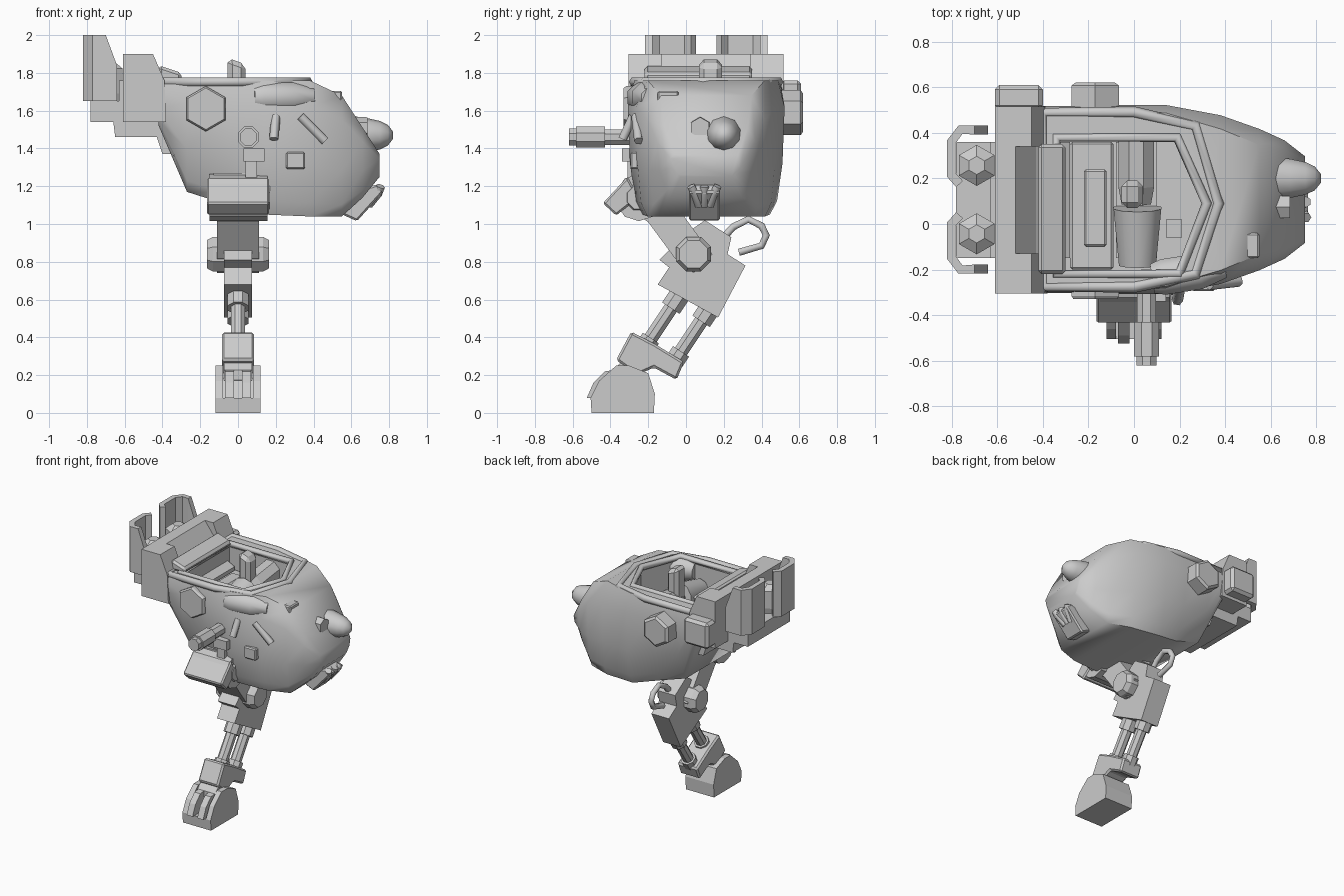
import bpy, bmesh, math
from mathutils import Vector

if "Cube" in bpy.data.objects:
    bpy.data.objects.remove(bpy.data.objects["Cube"])

CY = 0.107  # hull centre line in y


def finish(name, bm, smooth=None):
    bmesh.ops.recalc_face_normals(bm, faces=bm.faces)
    me = bpy.data.meshes.new(name)
    bm.to_mesh(me)
    bm.free()
    ob = bpy.data.objects.new(name, me)
    bpy.context.collection.objects.link(ob)
    if smooth:
        activate(ob)
        bpy.ops.object.shade_smooth_by_angle(angle=math.radians(smooth))
    return ob


def activate(ob):
    bpy.ops.object.select_all(action='DESELECT')
    ob.select_set(True)
    bpy.context.view_layer.objects.active = ob


def loft(name, rings, smooth=None):
    bm = bmesh.new()
    vs = [[bm.verts.new(p) for p in r] for r in rings]
    n = len(rings[0])
    for a, b in zip(vs, vs[1:]):
        for i in range(n):
            bm.faces.new((a[i], a[(i + 1) % n], b[(i + 1) % n], b[i]))
    bm.faces.new(vs[0])
    bm.faces.new(vs[-1])
    return finish(name, bm, smooth)


def prism(name, pts, axis, a, b, bevel=0):
    put = {'x': lambda p, t: (t, p[0], p[1]), 'y': lambda p, t: (p[0], t, p[1]),
           'z': lambda p, t: (p[0], p[1], t)}[axis]
    ob = loft(name, [[put(p, t) for p in pts] for t in (a, b)])
    if bevel:
        m = ob.modifiers.new('bevel', 'BEVEL')
        m.width, m.segments = bevel, 1
    return ob


def box(name, x0, x1, y0, y1, z0, z1, bevel=0):
    return prism(name, [(x0, y0), (x1, y0), (x1, y1), (x0, y1)], 'z', z0, z1, bevel)


def lathe(name, p0, p1, prof, n=8, smooth=None):
    """prof: (fraction along p0-p1, radius) pairs"""
    p0, p1 = Vector(p0), Vector(p1)
    q = (p1 - p0).to_track_quat('Z', 'Y')
    ring = lambda t, r: [p0.lerp(p1, t) + q @ Vector((r * math.cos((i + .5) * math.tau / n),
                         r * math.sin((i + .5) * math.tau / n), 0)) for i in range(n)]
    return loft(name, [ring(t, r) for t, r in prof], smooth)


def tube(name, pts, r, cyclic=False, res=1):
    cu = bpy.data.curves.new(name, 'CURVE')
    cu.dimensions, cu.bevel_depth, cu.bevel_resolution, cu.use_fill_caps = '3D', r, res, True
    s = cu.splines.new('POLY')
    s.points.add(len(pts) - 1)
    for p, c in zip(s.points, pts):
        p.co = (*c, 1)
    s.use_cyclic_u = cyclic
    ob = bpy.data.objects.new(name, cu)
    bpy.context.collection.objects.link(ob)
    return ob


# hull: x, top z, bottom z, half widths at top / middle / bottom
def section(x, zt, zb, wt, wm, wb):
    h = zt - zb
    half = [(wt, zt), (wm, zt - .2 * h), (wm * .72 + wb * .28, zt - .62 * h), (wb, zb + .1 * h), (wb * .9, zb)]
    return [(x, CY + w, z) for w, z in half] + [(x, CY - w, z) for w, z in reversed(half)]


hull = loft('hull', [section(*s) for s in (
    (-.42, 1.76, 1.52, .39, .41, .37), (-.27, 1.76, 1.17, .39, .41, .31),
    (-.05, 1.76, 1.10, .39, .415, .32), (.14, 1.76, 1.05, .38, .415, .375),
    (.38, 1.76, 1.04, .31, .37, .345), (.55, 1.68, 1.04, .24, .31, .28),
    (.66, 1.51, 1.14, .22, .26, .21), (.75, 1.37, 1.25, .17, .19, .15))], 55)

# cockpit opening
inner = [(-.34, .38), (.19, .38), (.32, .09), (.20, -.22), (-.34, -.22)]
cut = prism('cockpit_cutter', inner, 'z', 1.36, 2.1)
cut.hide_render = True
m = hull.modifiers.new('cockpit', 'BOOLEAN')
m.operation, m.object, m.solver = 'DIFFERENCE', cut, 'EXACT'
activate(hull)
bpy.ops.object.modifier_apply(modifier='cockpit')
bpy.data.objects.remove(cut)
tube('inner_rim', [(x, y, 1.755) for x, y in inner], .024, True)
outer = [(-.40, .49), (0, .49), (.27, .43), (.37, .09), (.27, -.22), (0, -.276), (-.40, -.276)]
tube('outer_rim', [(x, y, 1.752) for x, y in outer], .026, True)

# cockpit interior
box('side_console', -.28, -.09, -.20, .36, 1.36, 1.58, .01)
box('console_step', -.22, -.12, -.1, .24, 1.58, 1.62, .01)
box('dash_block', .14, .21, -.06, .02, 1.36, 1.56)
lathe('seat', (.015, -.18, 1.56), (.015, .07, 1.60), ((0, .085), (1, .11)), 10, 40)
lathe('seat_back', (.01, .09, 1.60), (.01, .40, 1.64), ((0, .07), (.25, .085), (1, .085)), 8)
box('seat_base', -.08, .10, -.15, .36, 1.36, 1.55)
prism('periscope', [(-.055, 1.6), (-.055, 1.88), (.04, 1.845), (.04, 1.6)], 'y', .07, .19, .025)

# rear block, cushion and underside
back = [(-.61, 1.54), (-.61, 1.9), (-.45, 1.9), (-.39, 1.76), (-.38, 1.54)]
for n, y0, y1 in (('left', .34, .515), ('right', -.305, -.13)):
    prism('rear_shoulder_' + n, back, 'y', y0, y1)
prism('rear_bridge', [(-.61, 1.54), (-.61, 1.9), (-.52, 1.9), (-.43, 1.78), (-.38, 1.74), (-.38, 1.53)], 'y', -.14, .35)
prism('neck_cushion', [(-.42, 1.76), (-.42, 1.84), (-.30, 1.80), (-.30, 1.76)], 'y', -.22, .35, .015)
prism('rear_underside', [(-.78, 1.65), (-.78, 1.54), (-.66, 1.54), (-.65, 1.46), (-.43, 1.46), (-.40, 1.37),
                         (-.30, 1.37), (-.28, 1.6), (-.60, 1.76), (-.63, 1.76), (-.63, 1.65)], 'y', -.15, .36)
box('rear_side_box', -.61, -.40, .50, .61, 1.56, 1.76, .02)

# two thruster fairings with hexagonal nozzles
for n, s in (('left', 1), ('right', -1)):
    plan = [(-.64, .325), (-.70, .325), (-.77, .325), (-.82, .26), (-.82, .10), (-.78, .055)]
    bm = bmesh.new()
    cols = [(bm.verts.new((x, CY + s * y, 1.65)),
             bm.verts.new((x, CY + s * y, 2.0 - max(0, x + .70) * 2.7))) for x, y in plan]
    for a, b in zip(cols, cols[1:]):
        bm.faces.new((a[0], b[0], b[1], a[1]))
    ob = finish('thruster_fairing_' + n, bm)
    c = ob.modifiers.new('thickness', 'SOLIDIFY')
    # thicken towards the nozzle
    c.thickness, c.offset = .04, (1 if ob.data.polygons[3].normal.x > 0 else -1)
    lathe('thruster_nozzle_' + n, (-.69, CY + s * .15, 1.62), (-.69, CY + s * .15, 1.86),
          ((0, .07), (.3, .09), (.85, .09), (1, .04)), 6)

# hexagonal side ports
lathe('side_port_left', (-.17, .49, 1.59), (-.17, .62, 1.59), ((0, .12), (.9, .12), (1, .10)), 6)
lathe('side_port_right', (-.17, -.26, 1.61), (-.17, -.33, 1.61), ((0, .12), (.8, .12), (1, .11)), 6)

# nose details
lathe('nose_lamp', (.55, .20, 1.47), (.82, .20, 1.47),
      ((0, .11), (.5, .09), (.75, .075), (.9, .055), (1, .02)), 10, 50)
lathe('nose_sensor', (.56, .075, 1.51), (.685, .075, 1.51), ((0, .06), (1, .055)), 6)
box('brow_box', .43, .55, -.15, -.04, 1.64, 1.705, .008)
prism('chin_plate', [(.53, 1.06), (.63, 1.015), (.77, 1.17), (.735, 1.21), (.64, 1.18)], 'y', .015, .18, .01)
for i in (-1, 0, 1):
    tube('chin_pipe', [(.69, .097 + i * .03, 1.10), (.74, .097 + i * .05, 1.16), (.755, .097 + i * .07, 1.20)], .024)

# right side details
lathe('shoulder_bulge', (.08, -.24, 1.67), (.40, -.19, 1.67), ((0, .07), (.15, .085), (.65, .085), (1, .05)), 8, 60)
tube('side_strut_front', [(.33, -.265, 1.57), (.46, -.25, 1.44)], .025)
tube('side_strut_rear', [(.20, -.28, 1.57), (.19, -.335, 1.45)], .025)
box('side_hatch', .255, .355, -.295, -.18, 1.29, 1.38, .008)

# gun and mount
lathe('gun', (.055, -.24, 1.46), (.055, -.62, 1.46),
      ((0, .045), (.5, .045), (.5, .06), (.9, .06), (.9, .048), (1, .048)), 8)
box('gun_cradle', .03, .14, -.34, -.2, 1.33, 1.40)
box('gun_neck', .04, .10, -.31, -.2, 1.24, 1.35)

# hip
prism('hip_guard', [(-.44, 1.11), (-.37, 1.045), (-.25, 1.14), (-.31, 1.25)], 'x', -.165, .165, .01)
lathe('hip_joint', (-.15, -.25, 1.14), (.155, -.25, 1.14), ((0, .125), (1, .125)), 10)
lathe('hip_cap', (.15, -.25, 1.14), (.17, -.25, 1.14), ((0, .075), (1, .065)), 8)
box('hip_mount', -.13, .10, -.27, .02, 1.10, 1.27)

# leg: thigh, knee, shin housing
prism('thigh', [(-.32, 1.09), (-.20, 1.01), (-.06, .82), (.04, .74), (.14, .84), (.07, .93), (-.12, 1.19), (-.26, 1.25)],
      'x', -.11, .11)
lathe('knee_joint', (-.165, .04, .84), (.165, .04, .84), ((0, .08), (.1, .1), (.9, .1), (1, .08)), 8)
prism('shin_housing', [(-.15, .68), (.17, .505), (.315, .78), (.22, .84), (.24, .93), (.10, 1.02), (.0, .95),
                       (-.14, .81), (-.09, .77)], 'x', -.075, .075)
tube('knee_hook', [(0, y, z) for y, z in ((.20, .93), (.25, .985), (.33, 1.025), (.40, .99), (.425, .94),
                                          (.40, .885), (.28, .85))], .022)

# shin pistons
for n, a, b in (('front', (-.03, .63), (-.23, .33)), ('rear', (.13, .56), (-.07, .26))):
    lathe('shin_piston_' + n, (0, *a), (0, *b), ((0, .06), (.25, .06), (.25, .04), (.78, .04), (.78, .055), (1, .055)), 8)

# ankle and foot
prism('ankle', [(-.29, .43), (-.165, .365), (-.01, .27), (-.05, .175), (-.17, .24), (-.26, .2), (-.37, .28)],
      'x', -.085, .085, .012)
lathe('ankle_ball', (-.075, -.32, .2), (.075, -.32, .2), ((0, .07), (1, .07)), 8)
side = [(-.50, 0), (-.17, 0), (-.165, .10), (-.20, .21), (-.30, .25), (-.37, .25), (-.46, .17), (-.505, .08)]
for x in (-.12, .08):
    prism('foot_cheek', side, 'x', x, x + .04)
prism('foot_core', [(-.50, 0), (-.17, 0), (-.165, .10), (-.20, .21), (-.24, .22), (-.38, .18), (-.43, .08), (-.505, .08)],
      'x', -.08, .08)
for x in (-.07, .02):
    prism('foot_toe', [(-.525, .08), (-.40, .08), (-.36, .23), (-.43, .22), (-.49, .16)], 'x', x, x + .05)
